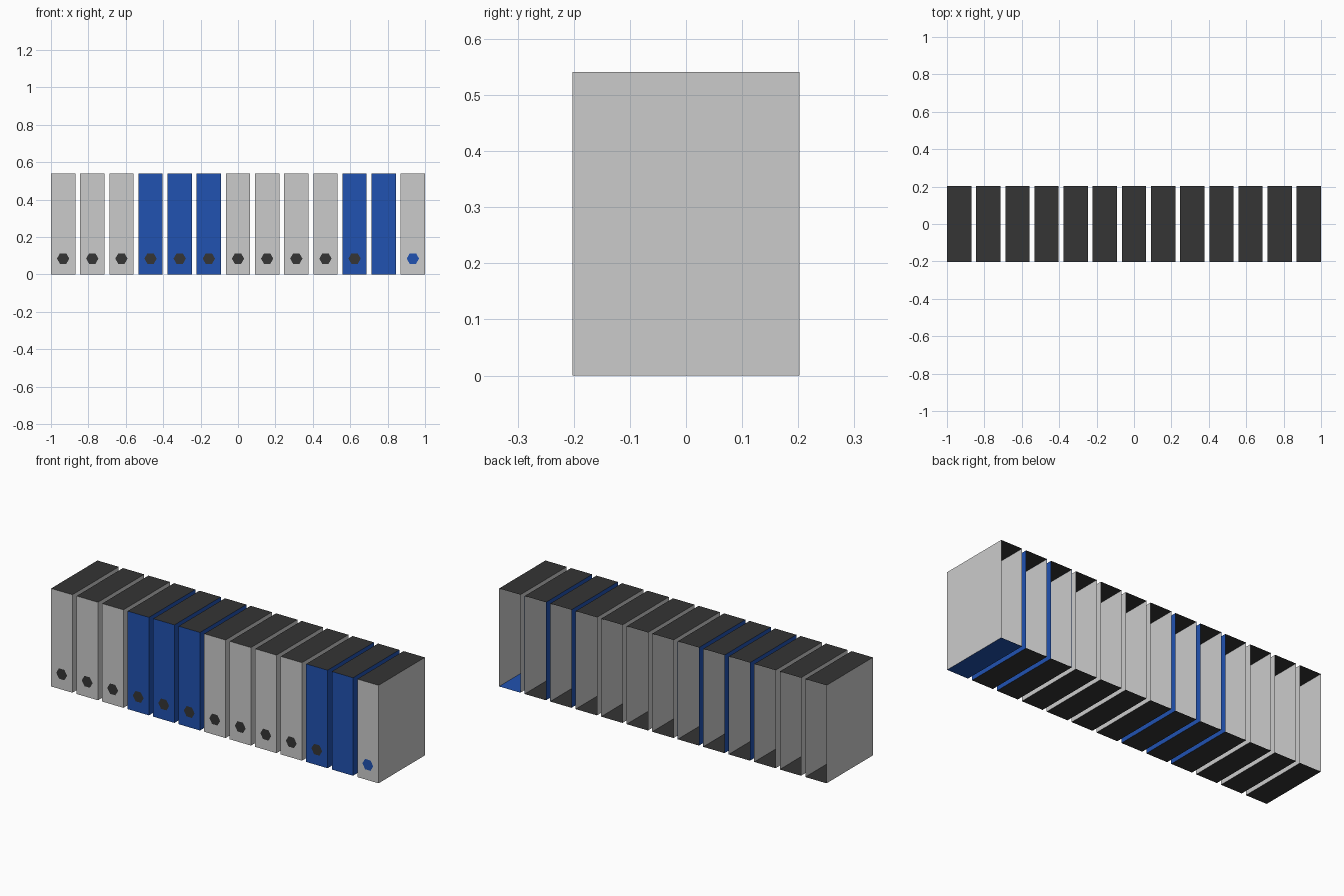
import bpy, bmesh, math
from mathutils import Matrix

if "Cube" in bpy.data.objects:
    bpy.data.objects.remove(bpy.data.objects["Cube"])

COUNT, W, D, H = 13, 0.13, 0.404, 0.541
PITCH = (2 - W) / (COUNT - 1)
BLUE_FILES = {3, 4, 5, 10, 11}


def material(name, color):
    m = bpy.data.materials.new(name)
    m.diffuse_color = color
    m.use_nodes = True
    m.node_tree.nodes["Principled BSDF"].inputs["Base Color"].default_value = m.diffuse_color
    return m


grey = material("grey_card", (0.69, 0.69, 0.69, 1))
dark = material("dark_trim", (0.035, 0.035, 0.035, 1))
blue = material("blue_card", (0.015, 0.085, 0.44, 1))


def finish(bm, name, mats):
    me = bpy.data.meshes.new(name)
    bm.to_mesh(me)
    bm.free()
    for m in mats:
        me.materials.append(m)
    ob = bpy.data.objects.new(name, me)
    bpy.context.collection.objects.link(ob)
    return ob


def open_box(name, x, size, mats, lining=False):
    """Thin-walled box, open at the back; slots: walls, top, bottom."""
    bm = bmesh.new()
    bmesh.ops.create_cube(bm, size=1, matrix=Matrix.Translation((x, 0, H / 2))
                          @ Matrix.Diagonal((*size, 1)))
    bm.normal_update()
    drop = []
    for f in bm.faces:
        n = f.normal
        if n.y > 0.5 or (lining and abs(n.z) > 0.5):
            drop.append(f)
        elif n.z > 0.5:
            f.material_index = 1
        elif n.z < -0.5:
            f.material_index = 2
    bmesh.ops.delete(bm, geom=drop, context='FACES')
    if lining:
        bmesh.ops.reverse_faces(bm, faces=bm.faces[:])
    return finish(bm, name, mats)


def finger_hole(name, x, mat):
    """Six-sided disc just proud of the spine."""
    bm = bmesh.new()
    bmesh.ops.create_circle(bm, cap_ends=True, segments=6, radius=0.033,
                            matrix=Matrix.Translation((x, -D / 2 - 0.001, 0.085))
                            @ Matrix.Rotation(math.pi / 2, 4, 'X')
                            @ Matrix.Rotation(math.pi / 2, 4, 'Z'))
    # Keep the corners pointing left and right
    if max(v.co.x for v in bm.verts) - x < 0.0325:
        bmesh.ops.rotate(bm, verts=bm.verts[:], cent=(x, 0, 0.085),
                         matrix=Matrix.Rotation(math.pi / 6, 3, 'Y'))
    return finish(bm, name, [mat])


# Row of file boxes
for i in range(COUNT):
    x = -1 + W / 2 + i * PITCH
    last = i == COUNT - 1
    card = blue if i in BLUE_FILES else grey
    open_box(f"file_box_{i + 1}", x, (W, D, H),
             [card, dark, blue if last else dark])
    # Grey inside faces of the blue boxes
    if card is blue:
        open_box(f"file_lining_{i + 1}", x, (W - 0.002, D - 0.002, H - 0.002),
                 [grey], lining=True)
    finger_hole(f"finger_hole_{i + 1}", x, blue if i >= COUNT - 2 else dark)
